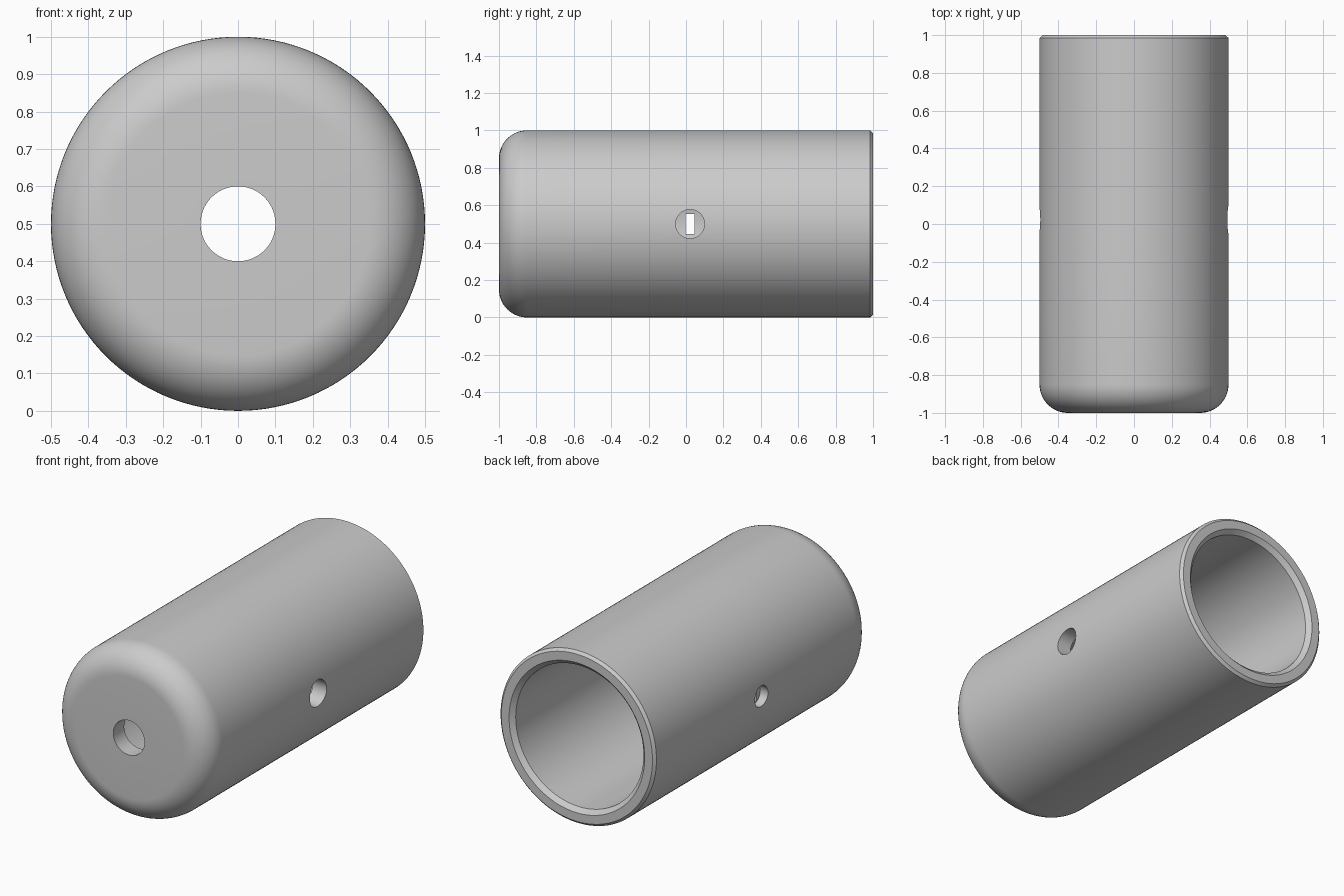
import bpy
import bmesh
import math
from mathutils import Matrix, Vector

old = bpy.data.objects.get("Cube")
if old:
    bpy.data.objects.remove(old, do_unlink=True)

# Single grey material
grey = bpy.data.materials.new("plain grey")
grey.use_nodes = True
colour = (0.6, 0.6, 0.6, 1.0)
grey.diffuse_color = colour
grey.node_tree.nodes["Principled BSDF"].inputs["Base Color"].default_value = colour

AXIS_Z = 0.5           # height of the sleeve axis
HOLE_Y = 0.022         # position of the side holes along the sleeve
SIDES = 128


def make_object(name, bm):
    bmesh.ops.recalc_face_normals(bm, faces=bm.faces)
    mesh = bpy.data.meshes.new(name)
    bm.to_mesh(mesh)
    bm.free()
    mesh.materials.append(grey)
    obj = bpy.data.objects.new(name, mesh)
    bpy.context.collection.objects.link(obj)
    return obj


def lathe(name, profile):
    """Revolve a closed (radius, y) profile about the sleeve axis."""
    bm = bmesh.new()
    verts = [bm.verts.new((r, y, AXIS_Z)) for r, y in profile]
    edges = [bm.edges.new((a, b)) for a, b in zip(verts, verts[1:] + verts[:1])]
    bmesh.ops.spin(bm, geom=verts + edges, cent=(0, 0, AXIS_Z), axis=(0, 1, 0),
                   angle=math.tau, steps=SIDES)
    bmesh.ops.remove_doubles(bm, verts=bm.verts, dist=1e-5)
    return make_object(name, bm)


def side_drill(name, x0, x1, radius):
    """Round cutter running along x."""
    bm = bmesh.new()
    place = Matrix.Translation(((x0 + x1) / 2, HOLE_Y, AXIS_Z)) @ Matrix.Rotation(math.pi / 2, 4, 'Y')
    bmesh.ops.create_cone(bm, cap_ends=True, segments=48, radius1=radius, radius2=radius,
                          depth=abs(x1 - x0), matrix=place)
    return make_object(name, bm)


def slot_block(name, x0, x1, width, height):
    """Rectangular cutter running along x."""
    bm = bmesh.new()
    place = Matrix.Translation(((x0 + x1) / 2, HOLE_Y, AXIS_Z)) @ Matrix.Diagonal(
        Vector((abs(x1 - x0), width, height, 1)))
    bmesh.ops.create_cube(bm, size=1, matrix=place)
    return make_object(name, bm)


# Sleeve: rounded closed front with a centre hole, open chamfered back
fillet = [(0.35 + 0.15 * math.sin(a), -0.85 - 0.15 * math.cos(a))
          for a in (math.pi / 2 * i / 14 for i in range(15))]
profile = [(0.10, -0.90), (0.10, -1.0)] + fillet + [
    (0.5, -0.12), (0.5, 0.16), (0.5, 0.985), (0.485, 1.0),
    (0.435, 1.0), (0.41, 0.975), (0.41, 0.16), (0.41, -0.12), (0.41, -0.90)]
sleeve = lathe("sleeve", profile)

# Side openings: round hole on +x, round recess ending in a slot on -x
cutters = [
    side_drill("left_hole_cutter", 0.3, 0.6, 0.077),
    side_drill("right_recess_cutter", -0.6, -0.45, 0.06),
    slot_block("right_slot_cutter", -0.55, -0.3, 0.048, 0.106),
]
bpy.context.view_layer.objects.active = sleeve
for cutter in cutters:
    cutter.hide_render = True
    mod = sleeve.modifiers.new("cut", 'BOOLEAN')
    mod.operation = 'DIFFERENCE'
    mod.solver = 'EXACT'
    mod.object = cutter
    bpy.ops.object.modifier_apply(modifier=mod.name)
    bpy.data.objects.remove(cutter, do_unlink=True)

# Smooth the curved walls, keep the rims crisp
bpy.ops.object.select_all(action='DESELECT')
sleeve.select_set(True)
bpy.ops.object.shade_smooth_by_angle(angle=math.radians(30))
